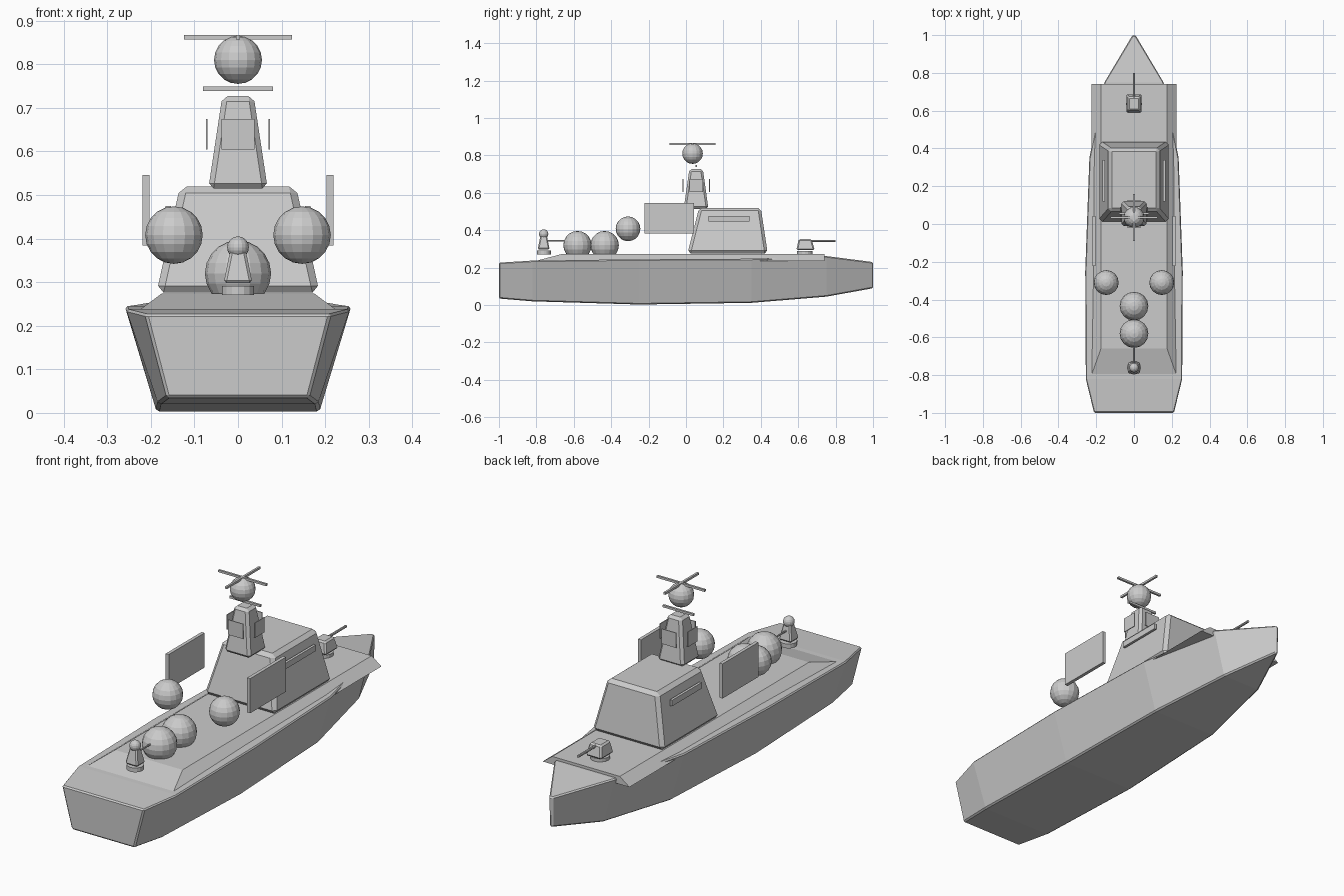
import bpy, bmesh
from mathutils import Matrix

cube = bpy.data.objects.get("Cube")
if cube:
    bpy.data.objects.remove(cube, do_unlink=True)

grey = bpy.data.materials.new("naval_grey")
grey.use_nodes = True
colour = (0.6, 0.6, 0.6, 1)
grey.diffuse_color = colour
grey.node_tree.nodes["Principled BSDF"].inputs["Base Color"].default_value = colour


def finish(name, bm, bevel=0):
    bmesh.ops.recalc_face_normals(bm, faces=bm.faces)
    mesh = bpy.data.meshes.new(name)
    bm.to_mesh(mesh)
    bm.free()
    mesh.materials.append(grey)
    obj = bpy.data.objects.new(name, mesh)
    bpy.context.collection.objects.link(obj)
    if bevel:
        mod = obj.modifiers.new("Bevel", "BEVEL")
        mod.width = bevel
        mod.segments = 1
        mod.limit_method = "ANGLE"
        mod.angle_limit = 0.6
    return obj


def loft(name, rings, bevel=0):
    bm = bmesh.new()
    loops = [[bm.verts.new(p) for p in ring] for ring in rings]
    for a, b in zip(loops, loops[1:]):
        for i in range(len(a)):
            j = (i + 1) % len(a)
            bm.faces.new((a[i], a[j], b[j], b[i]))
    bm.faces.new(loops[0])
    bm.faces.new(loops[-1])
    return finish(name, bm, bevel)


def frustum(name, low, high, bevel=0):
    # each level: half width, rear y, front y, z
    return loft(name, [[(-w, r, z), (w, r, z), (w, f, z), (-w, f, z)]
                       for w, r, f, z in (low, high)], bevel)


def box(name, centre, size, bevel=0):
    bm = bmesh.new()
    bmesh.ops.create_cube(bm, size=1, matrix=Matrix.Translation(centre) @ Matrix.Diagonal((*size, 1)))
    return finish(name, bm, bevel)


def ball(name, centre, radius):
    bm = bmesh.new()
    bmesh.ops.create_uvsphere(bm, u_segments=16, v_segments=10, radius=radius,
                              matrix=Matrix.Translation(centre))
    return finish(name, bm)


def cylinder(name, centre, radius, depth, along_y=False, sides=16):
    turn = Matrix.Rotation(1.5707963, 4, "X") if along_y else Matrix()
    bm = bmesh.new()
    bmesh.ops.create_cone(bm, cap_ends=True, segments=sides, radius1=radius, radius2=radius,
                          depth=depth, matrix=Matrix.Translation(centre) @ turn)
    return finish(name, bm)


# Hull stations: y, half width at deck, half width at keel, deck z, keel z
stations = [(-1, 0.213, 0.163, 0.227, 0.035), (-0.82, 0.257, 0.183, 0.238, 0.02),
            (-0.25, 0.26, 0.187, 0.245, 0.003), (0.35, 0.238, 0.168, 0.248, 0.012),
            (0.75, 0.158, 0.1, 0.262, 0.045), (1, 0.008, 0.006, 0.23, 0.09)]
loft("hull", [[(-k, y, b), (k, y, b), (w, y, t), (-w, y, t)]
              for y, w, k, t, b in stations], 0.008)

# Raised deck
frustum("deck", (0.225, -0.8, 0.74, 0.237), (0.175, -0.66, 0.74, 0.274))

# Bridge and its window strips
frustum("bridge", (0.187, 0.008, 0.437, 0.276), (0.133, 0.07, 0.4, 0.52), 0.016)
for side, label in ((1, "left"), (-1, "right")):
    box(f"{label}_window", (side * 0.16, 0.23, 0.461), (0.012, 0.22, 0.028))
    box(f"{label}_screen", (side * 0.211, -0.09, 0.465), (0.016, 0.265, 0.162))
    ball(f"{label}_dome", (side * 0.147, -0.31, 0.408), 0.066)
    box(f"{label}_radar_panel", (side * 0.072, 0.055, 0.64), (0.004, 0.072, 0.07))

# Mast with radar panels, bars and dome
frustum("mast", (0.068, -0.012, 0.12, 0.515), (0.036, 0.018, 0.09, 0.727), 0.012)
for y, label in ((-0.016, "rear"), (0.126, "front")):
    box(f"{label}_radar_panel", (0, y, 0.64), (0.076, 0.004, 0.07))
box("lower_antenna", (0, 0.055, 0.744), (0.16, 0.01, 0.01))
ball("mast_dome", (0, 0.035, 0.81), 0.055)
box("upper_antenna_cross", (0, 0.035, 0.862), (0.248, 0.01, 0.01))
box("upper_antenna_long", (0, 0.035, 0.862), (0.01, 0.248, 0.01))

# Aft deck domes
for y, label in ((-0.435, "forward"), (-0.58, "aft")):
    ball(f"{label}_deck_dome", (0, y, 0.32), 0.076)

# Fore gun
cylinder("fore_gun_base", (0, 0.635, 0.281), 0.042, 0.016)
frustum("fore_gun_turret", (0.042, 0.59, 0.688, 0.294), (0.03, 0.602, 0.672, 0.352), 0.007)
cylinder("fore_gun_barrel", (0, 0.735, 0.343), 0.006, 0.13, True, 8)

# Aft gun
cylinder("aft_gun_base", (0, -0.76, 0.281), 0.037, 0.02)
frustum("aft_gun_mount", (0.033, -0.793, -0.729, 0.298), (0.018, -0.778, -0.744, 0.372), 0.006)
ball("aft_gun_dome", (0, -0.761, 0.38), 0.025)
cylinder("aft_gun_barrel", (0, -0.69, 0.343), 0.004, 0.13, True, 8)
